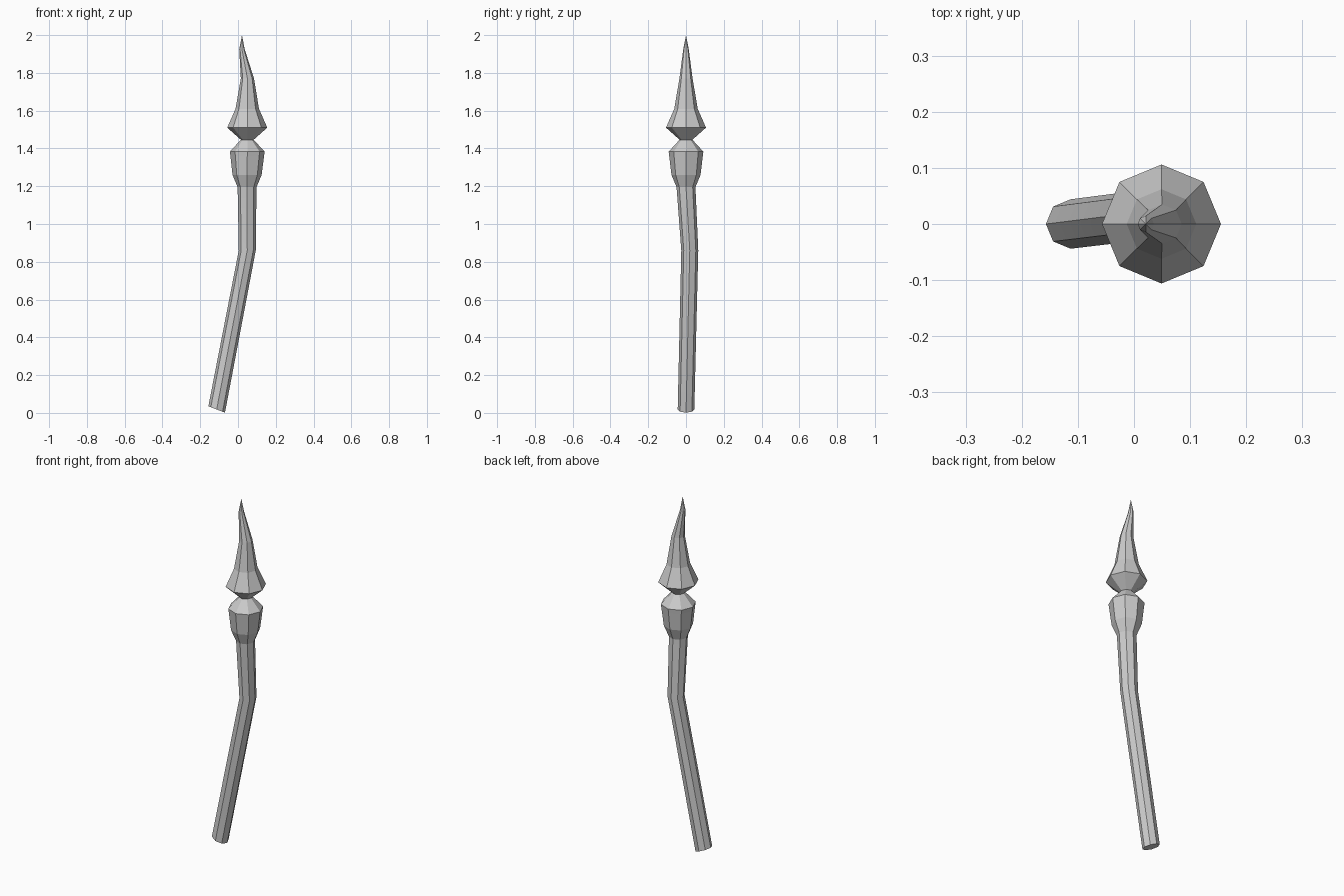
import bpy, bmesh, math

if "Cube" in bpy.data.objects:
    bpy.data.objects.remove(bpy.data.objects["Cube"])

SIDES = 8


def loft(name, rings, smooth=False, cap_start=False):
    """Octagonal tube through rings (x, y, z, radius, tilt); radius 0 makes a point."""
    bm = bmesh.new()
    loops = []
    for x, y, z, r, tilt in rings:
        if r == 0:
            loops.append([bm.verts.new((x, y, z))] * SIDES)
            continue
        loop = []
        for i in range(SIDES):
            a = 2 * math.pi * i / SIDES
            dx, dy = r * math.cos(a), r * math.sin(a)
            loop.append(bm.verts.new((x + dx, y + dy, z - tilt * dx)))
        loops.append(loop)
    for low, high in zip(loops, loops[1:]):
        for i in range(SIDES):
            j = (i + 1) % SIDES
            corners = [low[i], low[j], high[j], high[i]]
            bm.faces.new(list(dict.fromkeys(corners))).smooth = smooth
    if cap_start:
        bm.faces.new(loops[0][::-1])
    bmesh.ops.recalc_face_normals(bm, faces=bm.faces)
    mesh = bpy.data.meshes.new(name)
    bm.to_mesh(mesh)
    bm.free()
    obj = bpy.data.objects.new(name, mesh)
    bpy.context.collection.objects.link(obj)
    return obj


CX = 0.049  # axis of the upper half

# Bent shaft with a tilted, closed butt end
shaft = loft("shaft", [
    (-0.113, 0, 0.018, 0.044, 0.38),
    (CX, 0.02, 0.86, 0.045, 0),
    (CX - 0.001, 0, 1.195, 0.05, 0),
], smooth=True, cap_start=True)
shaft.data.set_sharp_from_angle(angle=math.radians(40))

# Flared collar narrowing to the neck
loft("collar", [
    (CX - 0.001, 0, 1.195, 0.05, 0),
    (CX - 0.001, 0, 1.26, 0.077, 0),
    (CX, 0, 1.36, 0.089, 0),
    (CX, 0, 1.383, 0.092, 0),
    (CX, 0, 1.446, 0.034, 0),
])

# Spear head with its tip leaning to one side
loft("spear_head", [
    (CX, 0, 1.446, 0.034, 0),
    (CX, 0, 1.51, 0.106, 0),
    (CX, 0, 1.61, 0.062, 0),
    (CX + 0.001, 0, 1.77, 0.035, 0),
    (0.021, 0, 1.925, 0.0145, 0),
    (0.021, 0, 2.0, 0, 0),
])
